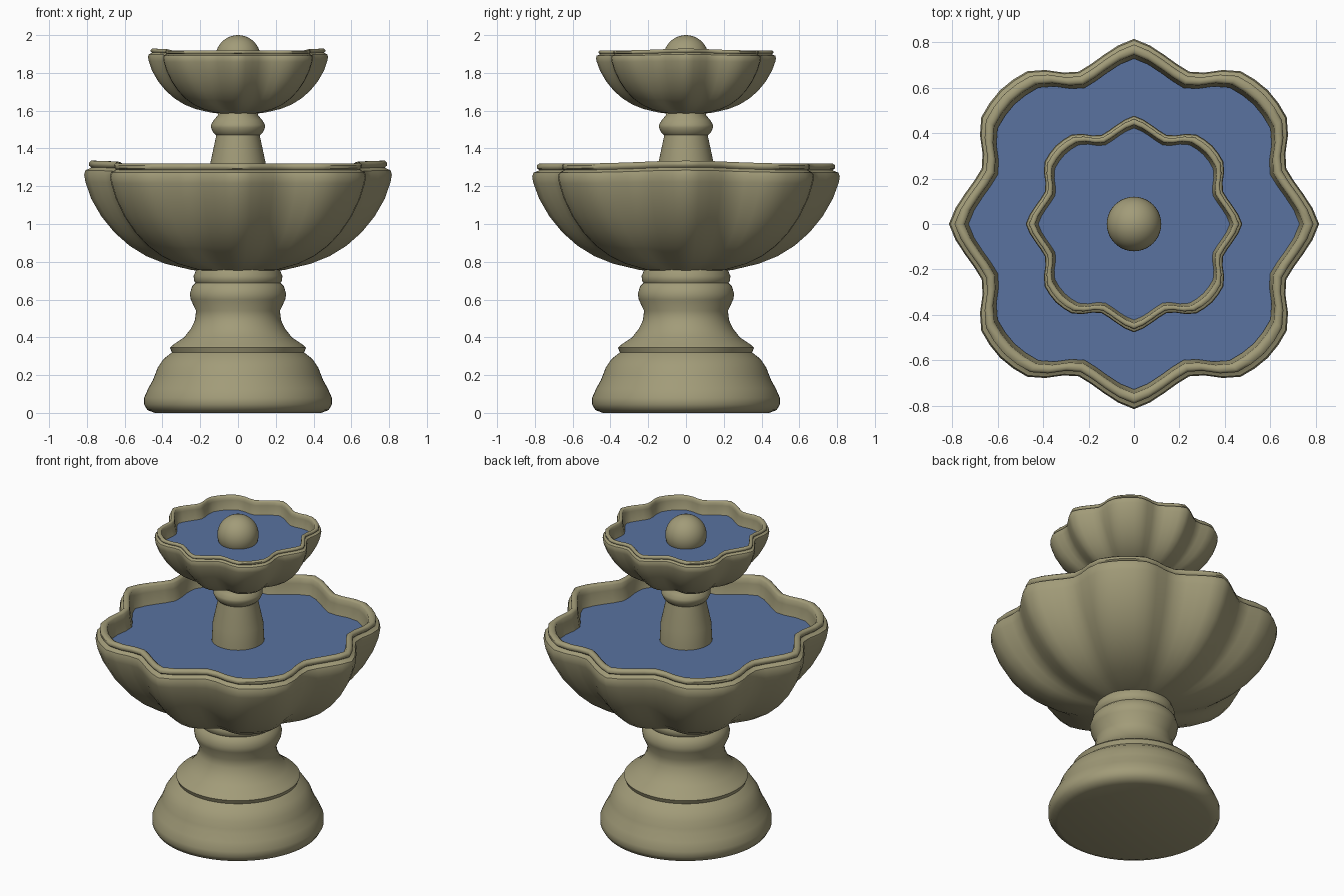
import bpy, bmesh, math

if "Cube" in bpy.data.objects:
    bpy.data.objects.remove(bpy.data.objects["Cube"])


def material(name, rgb):
    m = bpy.data.materials.new(name)
    m.diffuse_color = (*rgb, 1)
    m.use_nodes = True
    m.node_tree.nodes["Principled BSDF"].inputs["Base Color"].default_value = m.diffuse_color
    return m


STONE = material("stone", (0.36, 0.33, 0.19))
WATER = material("water", (0.10, 0.17, 0.35))

# Outline of one 45 degree sector: angle -> radius factor (pointed axis lobe, broad diagonal lobe)
SECTOR = [(0, 1.0), (10, 0.92), (19, 0.86), (24, 0.88), (34, 1.0), (45, 1.015)]


def lobe(a):
    d = math.degrees(a) % 90
    d = min(d, 90 - d)
    for (a0, f0), (a1, f1) in zip(SECTOR, SECTOR[1:]):
        if d <= a1 + 1e-6:
            return f0 + (f1 - f0) * (d - a0) / (a1 - a0)
    return SECTOR[-1][1]


def round_point(a, r, z):
    return r * math.cos(a), r * math.sin(a), z


def lobed_point(a, r, z):
    soft = (lobe(a - 0.04) + 2 * lobe(a) + lobe(a + 0.04)) / 4
    # side lobes of the rim rise slightly
    lift = 0.015 * max(0, math.cos(2 * a)) ** 2 * max(0, min(1, (z - 0.40) / 0.15))
    return r * soft * math.cos(a), r * soft * math.sin(a), z + lift


def spin(name, profile, mat, place=round_point, segs=64, scale=1, base=0, angle=40):
    """Revolve a profile; the first and last points lie on the axis."""
    bm = bmesh.new()
    rings = []
    for r, z in profile:
        if r == 0:
            rings.append([bm.verts.new((0, 0, z * scale + base))])
            continue
        ring = []
        for i in range(segs):
            x, y, h = place(2 * math.pi * i / segs, r, z)
            ring.append(bm.verts.new((x * scale, y * scale, h * scale + base)))
        rings.append(ring)
    for lo, hi in zip(rings, rings[1:]):
        for i in range(segs):
            j = (i + 1) % segs
            f = [lo[i % len(lo)], lo[j % len(lo)], hi[j % len(hi)], hi[i % len(hi)]]
            bm.faces.new(list(dict.fromkeys(f)))
    bmesh.ops.recalc_face_normals(bm, faces=bm.faces)
    me = bpy.data.meshes.new(name)
    bm.to_mesh(me)
    bm.free()
    me.materials.append(mat)
    ob = bpy.data.objects.new(name, me)
    bpy.context.collection.objects.link(ob)
    bpy.ops.object.select_all(action='DESELECT')
    ob.select_set(True)
    bpy.context.view_layer.objects.active = ob
    bpy.ops.object.shade_smooth_by_angle(angle=math.radians(angle))
    return ob


# Pedestal
spin("pedestal", [(0, 0), (0.44, 0), (0.48, 0.015), (0.497, 0.045), (0.497, 0.08), (0.475, 0.13),
                  (0.45, 0.175), (0.44, 0.2), (0.425, 0.24), (0.395, 0.285), (0.35, 0.32),
                  (0.36, 0.345), (0.345, 0.36), (0.285, 0.40), (0.25, 0.445), (0.228, 0.49),
                  (0.222, 0.54), (0.25, 0.60), (0.255, 0.63), (0.243, 0.67), (0.225, 0.688),
                  (0.233, 0.70), (0.235, 0.725), (0.22, 0.76), (0.20, 0.80), (0.20, 0.84), (0, 0.84)], STONE)

# Scalloped basins: outside, rim bead, then inside (heights measured from the basin bottom)
BASIN = [(0, 0.01), (0.15, 0.0), (0.25, 0.012), (0.39, 0.045), (0.49, 0.085), (0.58, 0.14),
         (0.66, 0.21), (0.73, 0.295), (0.785, 0.39), (0.815, 0.47), (0.822, 0.505), (0.815, 0.527),
         (0.79, 0.536), (0.785, 0.541), (0.797, 0.55), (0.797, 0.565), (0.785, 0.575), (0.765, 0.575),
         (0.752, 0.565), (0.75, 0.53), (0.74, 0.47), (0.71, 0.38), (0.65, 0.28), (0.55, 0.18),
         (0.40, 0.11), (0, 0.08)]
for label, scale, base, level in (("lower", 1, 0.745, 0.465), ("upper", 0.585, 1.583, 0.435)):
    spin(label + "_basin", BASIN, STONE, lobed_point, 72, scale, base, 50)
    spin(label + "_water", [(0.0, level), (0.25, level), (0.50, level), (0.735, level)], WATER,
         lambda a, r, z: lobed_point(a, r, z)[:2] + (z,), 72, scale, base)

# Column between the basins
spin("column", [(0, 0.82), (0.16, 0.82), (0.153, 1.2), (0.147, 1.32), (0.117, 1.46), (0.116, 1.47),
                (0.13, 1.482), (0.143, 1.51), (0.143, 1.525), (0.128, 1.55), (0.107, 1.575),
                (0.105, 1.62), (0, 1.63)], STONE, segs=48)

# Ball finial
bpy.ops.mesh.primitive_uv_sphere_add(segments=40, ring_count=20, radius=0.12, location=(0, 0, 1.88))
ball = bpy.context.object
ball.name = "ball_finial"
ball.data.materials.append(STONE)
bpy.ops.object.shade_smooth()
